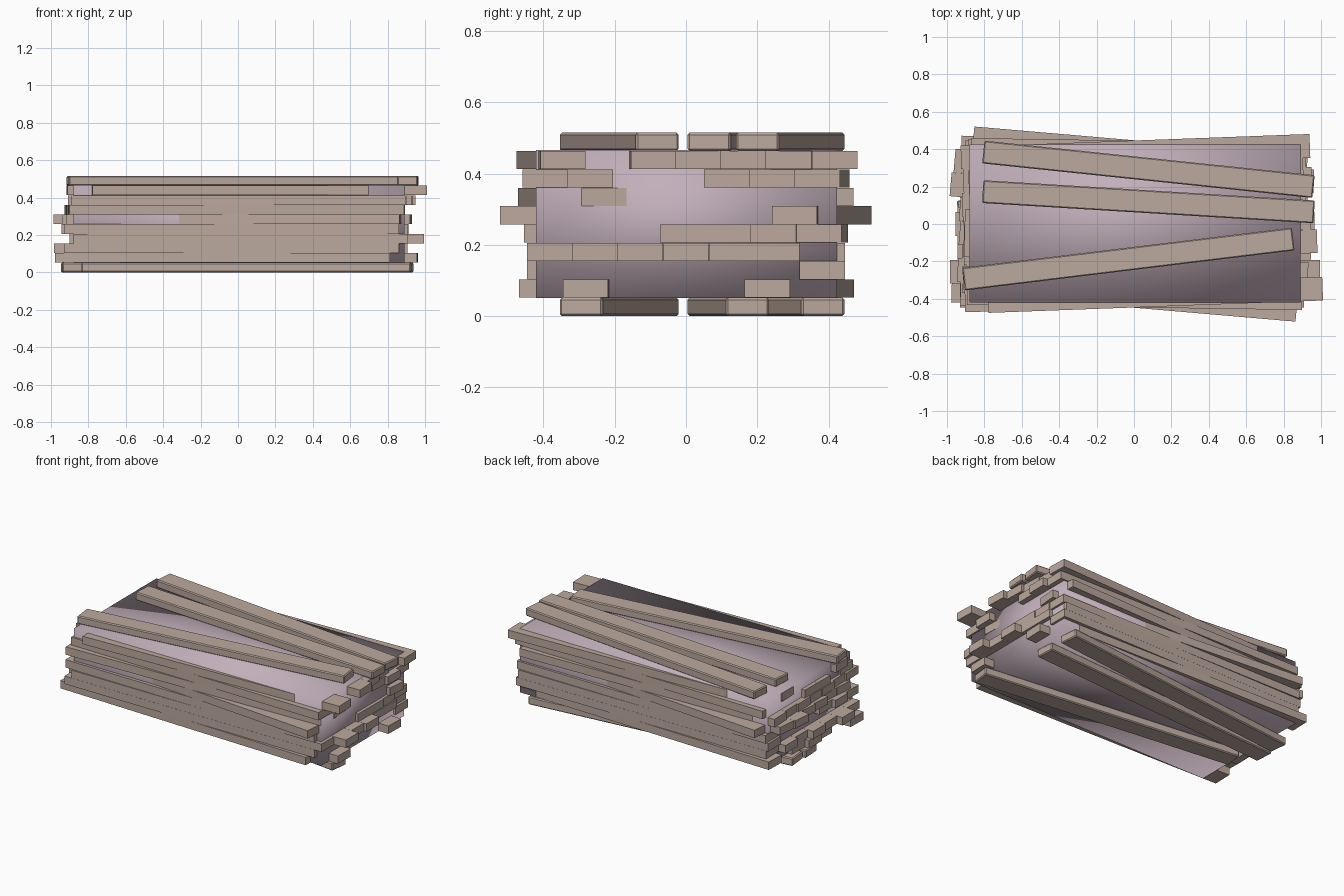
import bpy, bmesh, math
from mathutils import Matrix

if "Cube" in bpy.data.objects:
    bpy.data.objects.remove(bpy.data.objects["Cube"])


def material(name, rgb):
    m = bpy.data.materials.new(name)
    m.diffuse_color = (*rgb, 1)
    m.use_nodes = True
    m.node_tree.nodes["Principled BSDF"].inputs["Base Color"].default_value = m.diffuse_color
    return m


wood = material("pale wood", (0.50, 0.395, 0.345))
pink = material("pinkish core", (0.54, 0.43, 0.49))


def block(name, size, matrix, mat, bevel=0.0, smooth=False):
    bm = bmesh.new()
    bmesh.ops.create_cube(bm, size=1)
    bmesh.ops.scale(bm, vec=size, verts=bm.verts)
    if bevel:
        bmesh.ops.bevel(bm, geom=bm.edges[:], offset=bevel, segments=1, affect='EDGES')
    for f in bm.faces:
        f.smooth = smooth
    me = bpy.data.meshes.new(name)
    bm.to_mesh(me)
    bm.free()
    me.materials.append(mat)
    ob = bpy.data.objects.new(name, me)
    ob.matrix_world = matrix
    bpy.context.collection.objects.link(ob)
    return ob


LEN, WID, TH = 1.79, 0.1275, 0.0515

# solid core, softly shaded, filling the middle of the stack
block("core_box", (1.77, 0.845, 0.415), Matrix.Translation((0.005, 0.002, 0.2585)),
      pink, smooth=True)

# packed layers of seven planks: (slope, lengthwise shift of each plank)
layers = [
    (-0.028, [-0.07, 0.07, -0.03, -0.05, -0.02, 0.06, -0.04]),
    (0.000, [-0.035, -0.09, -0.05, -0.06, -0.02, -0.04, 0.01]),
    (0.000, [0.015, 0.10, 0.05, 0.07, 0.02, 0.02, -0.005]),
    (-0.010, [-0.03, -0.045, -0.02, 0.015, 0.015, 0.01, 0.005]),
    (-0.086, [0.01, 0.01, -0.03, -0.04, -0.10, -0.09, 0.0]),
    (0.028, [-0.02, -0.01, -0.02, -0.015, -0.02, -0.01, -0.02]),
    (-0.015, [0.01, 0.04, -0.01, -0.01, 0.03, 0.05, 0.02]),
    (0.037, [0.10, -0.03, 0.08, 0.05, 0.03, 0.02, 0.06]),
]
for i, (slope, shifts) in enumerate(layers):
    rot = Matrix.Rotation(math.atan(slope), 4, 'Z')
    z = TH * (i + 1.5)
    for k, dx in enumerate(shifts):
        block(f"layer{i + 2}_plank{k + 1}", (LEN, WID - 0.0005, TH - 0.0005),
              rot @ Matrix.Translation((dx, (k - 3) * WID, z)), wood)

# loose bevelled planks on top, mirrored underneath: (x centre, y left, y right)
loose = [(0.077, 0.385, 0.20), (0.077, 0.173, 0.065), (-0.03, -0.295, -0.08)]
for n, (cx, yl, yr) in enumerate(loose):
    for side, s, z in (("top", 1, TH * 9.5), ("bottom", -1, TH * 0.5)):
        x = cx if s > 0 else 0.02 - cx
        ang = s * math.atan((yr - yl) / 1.77)
        block(f"{side}_loose_plank{n + 1}", (1.775, 0.122, TH),
              Matrix.Translation((x, (yl + yr) / 2, z)) @ Matrix.Rotation(ang, 4, 'Z'),
              wood, bevel=0.006)
